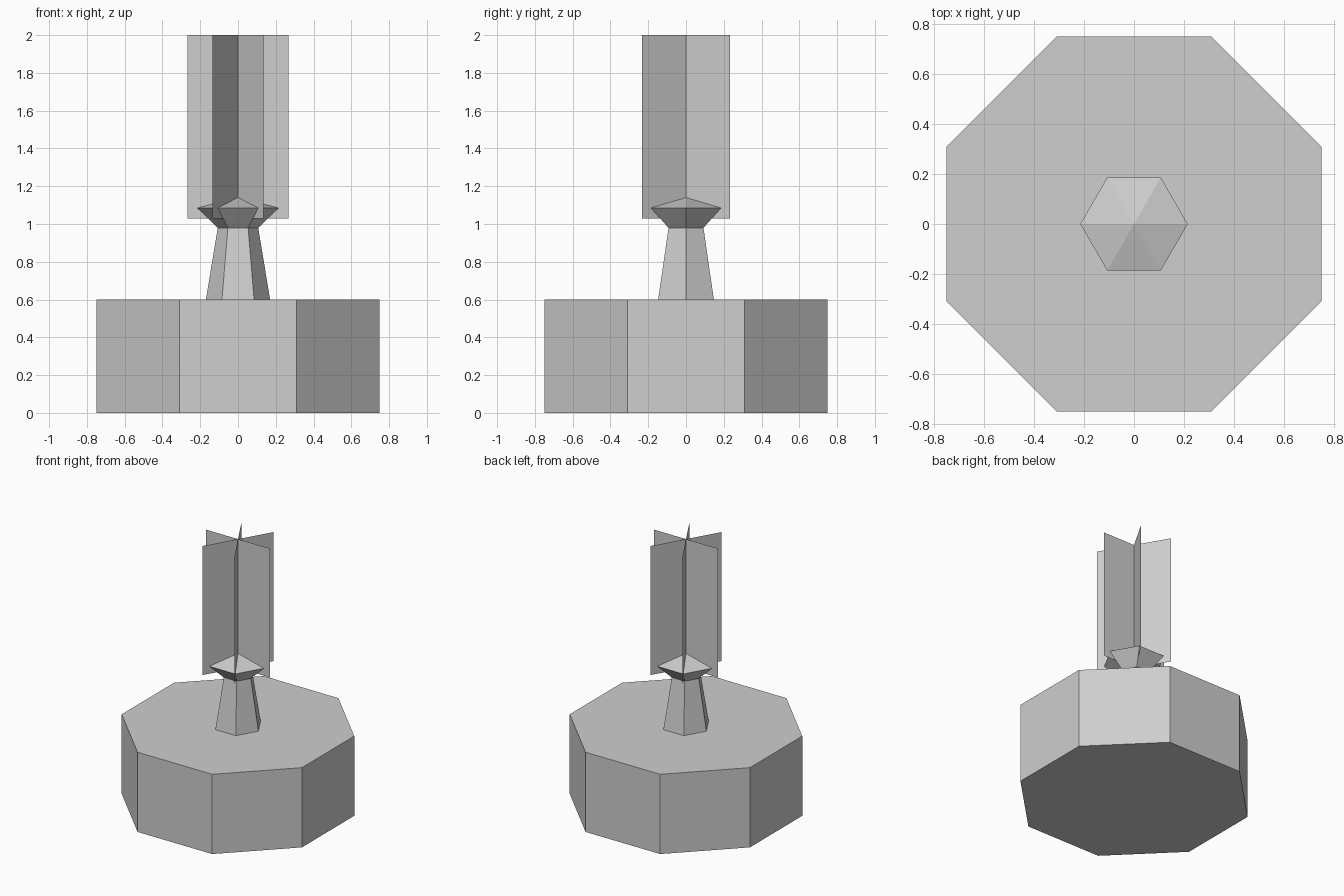
import bpy, bmesh, math

if "Cube" in bpy.data.objects:
    bpy.data.objects.remove(bpy.data.objects["Cube"])

grey = bpy.data.materials.new("stone_grey")
grey.diffuse_color = (0.62, 0.62, 0.62, 1)
grey.use_nodes = True
grey.node_tree.nodes["Principled BSDF"].inputs["Base Color"].default_value = grey.diffuse_color


def finish(name, bm):
    bmesh.ops.recalc_face_normals(bm, faces=bm.faces)
    mesh = bpy.data.meshes.new(name)
    bm.to_mesh(mesh)
    bm.free()
    mesh.materials.append(grey)
    bpy.context.collection.objects.link(bpy.data.objects.new(name, mesh))


def lathe(name, sides, profile, turn=0.0):
    """Faceted solid from (radius, height) rings; radius 0 makes a point."""
    bm = bmesh.new()
    rings = []
    for r, z in profile:
        n = sides if r else 1
        rings.append([bm.verts.new((r * math.cos(turn + math.tau * i / sides),
                                    r * math.sin(turn + math.tau * i / sides), z))
                      for i in range(n)])
    for a, b in zip(rings, rings[1:]):
        for i in range(sides):
            j = (i + 1) % sides
            if len(b) == 1:
                bm.faces.new((a[i], a[j], b[0]))
            else:
                bm.faces.new((a[i], a[j], b[j], b[i]))
    for ring in (rings[0], rings[-1]):
        if len(ring) > 1:
            bm.faces.new(ring)
    finish(name, bm)


# Octagonal basin
lathe("base", 8, [(0.812, 0), (0.812, 0.6)], math.pi / 8)

# Tapered hexagonal stem, flared bowl and low pointed cap
lathe("stem_and_cap", 6, [(0.17, 0.6), (0.107, 0.98), (0.215, 1.085), (0, 1.14)])

# Three flat crossed sheets rising from the cap
for k in range(3):
    c, s = (0.268 * f(k * math.pi / 3) for f in (math.cos, math.sin))
    bm = bmesh.new()
    bm.faces.new([bm.verts.new(p) for p in
                  ((-c, -s, 1.03), (c, s, 1.03), (c, s, 2), (-c, -s, 2))])
    finish(f"crossed_sheet_{k + 1}", bm)
